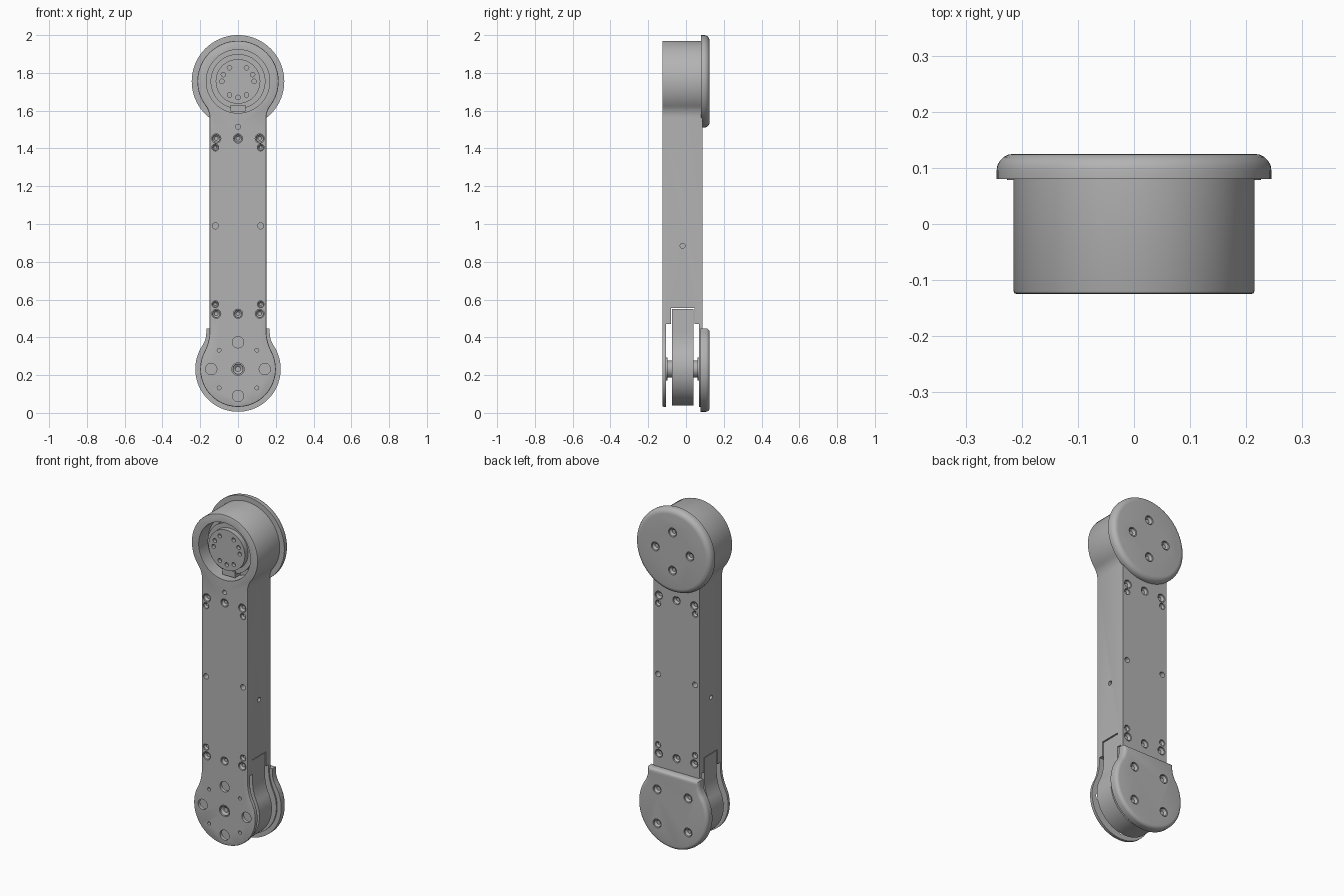
import bpy, bmesh, math
from mathutils import Matrix, Vector

cube = bpy.data.objects.get("Cube")
if cube:
    bpy.data.objects.remove(cube, do_unlink=True)

grey = bpy.data.materials.new("machined grey")
grey.use_nodes = True
grey.diffuse_color = (0.45, 0.45, 0.45, 1)
grey.node_tree.nodes["Principled BSDF"].inputs["Base Color"].default_value = (0.45, 0.45, 0.45, 1)

TOP, LOW = 1.755, 0.232          # joint heights
FRONT, BACK, CAP = -0.125, 0.088, 0.125


def make(name, bm):
    bmesh.ops.recalc_face_normals(bm, faces=bm.faces)
    me = bpy.data.meshes.new(name)
    bm.to_mesh(me)
    bm.free()
    me.materials.append(grey)
    ob = bpy.data.objects.new(name, me)
    bpy.context.collection.objects.link(ob)
    return ob


def disc(bm, x, z, r, y0, y1, sides=24, axis="Y"):
    """Cylinder along y (or along x, where x and z then mean y and z)."""
    mid = (y0 + y1) / 2
    if axis == "Y":
        m = Matrix.Translation((x, mid, z)) @ Matrix.Rotation(math.pi / 2, 4, "X")
    else:
        m = Matrix.Translation((mid, x, z)) @ Matrix.Rotation(math.pi / 2, 4, "Y")
    bmesh.ops.create_cone(bm, cap_ends=True, segments=sides, radius1=r, radius2=r,
                          depth=abs(y1 - y0), matrix=m)


def box(bm, x, y0, y1, z0, z1):
    m = Matrix.Translation((0, (y0 + y1) / 2, (z0 + z1) / 2)) @ Matrix.Diagonal((2 * x, y1 - y0, z1 - z0, 1))
    bmesh.ops.create_cube(bm, size=1, matrix=m)


def bulb(c, r, w, f, up, steps=40):
    """Half outline (x > 0) of a round end blending by a fillet into a neck, pole first."""
    dz = math.sqrt((r + f) ** 2 - (w + f) ** 2)
    neck = math.atan2(dz, w + f)
    pts = []
    for i in range(steps + 1):
        a = -math.pi / 2 + (neck + math.pi / 2) * i / steps
        pts.append((r * math.cos(a), c + up * r * math.sin(a)))
    for i in range(1, 9):
        a = neck * (1 - i / 8)
        pts.append((w + f - f * math.cos(a), c + up * (dz - f * math.sin(a))))
    return pts


def extrude(name, half, y0, y1, round_y=None, size=0.0, seg=3):
    """Mirror a half outline over x = 0, extrude it along y, round the rim at round_y."""
    pts = half + [(-x, z) for x, z in reversed(half) if x > 1e-5]
    bm = bmesh.new()
    face = bm.faces.new([bm.verts.new((x, y0, z)) for x, z in pts])
    ext = bmesh.ops.extrude_face_region(bm, geom=[face])
    bmesh.ops.translate(bm, verts=[v for v in ext["geom"] if isinstance(v, bmesh.types.BMVert)],
                        vec=(0, y1 - y0, 0))
    if round_y is not None:
        rim = [e for e in bm.edges if all(abs(v.co.y - round_y) < 1e-5 for v in e.verts)]
        bmesh.ops.bevel(bm, geom=rim, offset=size, segments=seg, profile=0.5, affect="EDGES")
    return make(name, bm)


def cut(ob, fill):
    """Subtract the shapes that fill(bm) adds."""
    bm = bmesh.new()
    fill(bm)
    tool = make("cutter", bm)
    tool.hide_render = True
    mod = ob.modifiers.new("cut", "BOOLEAN")
    mod.operation, mod.solver, mod.object = "DIFFERENCE", "EXACT", tool
    dep = bpy.context.evaluated_depsgraph_get()
    me = bpy.data.meshes.new_from_object(ob.evaluated_get(dep))
    ob.modifiers.clear()
    ob.data = me
    bpy.data.objects.remove(tool, do_unlink=True)


def screws(name, spots, face, inward):
    """Screw heads with hexagonal sockets, seated just below a face."""
    bm = bmesh.new()
    for x, z, r in spots:
        y = face + inward * 0.004
        disc(bm, x, z, r * 0.84, y, face + inward * 0.02, 20)
        bm.faces.ensure_lookup_table()
        top = min(bm.faces[-22:], key=lambda f: abs(f.calc_center_median().y - y))
        bmesh.ops.inset_individual(bm, faces=[top], thickness=r * 0.42)
        bmesh.ops.translate(bm, verts=top.verts, vec=(0, inward * 0.01, 0))
    make(name, bm)


def seats(spots, face, inward, depth=0.014):
    def fill(bm):
        for x, z, r in spots:
            disc(bm, x, z, r, face - inward * 0.01, face + inward * depth)
    return fill


# Main arm: two round ends joined by a straight beam
upper = bulb(TOP, 0.215, 0.15, 0.10, -1)
lower = bulb(LOW, 0.20, 0.15, 0.25, 1)
arm = extrude("arm_body", lower + upper[::-1], FRONT, BACK, FRONT, 0.006, 2)

# Fork slot, pivot notch and motor recess
cut(arm, lambda bm: box(bm, 0.4, -0.105, 0.07, -0.1, 0.47))
cut(arm, lambda bm: box(bm, 0.4, -0.08, 0.045, 0.40, 0.555))
cut(arm, lambda bm: disc(bm, 0, TOP, 0.168, -0.2, -0.035, 64))

# Beam screws on both faces
beam = []
for z_big, z_small in ((1.453, 1.405), (0.525, 0.575)):
    beam += [(x, z_big, 0.024) for x in (-0.115, 0, 0.115)]
    beam += [(s * 0.12, z_small, 0.018) for s in (-1, 1)]
hub = [(0, LOW, 0.033)]
cut(arm, seats(beam + hub, FRONT, 1))
cut(arm, seats(beam, BACK, -1))
screws("front_screws", beam + hub, FRONT, 1)
screws("back_screws", beam, BACK, -1)

# Plain holes in the beam and fork plate
corners = [(sx * 0.1, LOW + sz * 0.1) for sx in (-1, 1) for sz in (-1, 1)]
diamond = [(0.0, 1.0), (0.0, -1.0), (1.0, 0.0), (-1.0, 0.0)]
mid = [(s * 0.12, 0.99, 0.016) for s in (-1, 1)]
fork = [(0.142 * x, LOW + 0.142 * z, 0.03) for x, z in diamond] + [(x, z, 0.01) for x, z in corners]
cut(arm, seats(mid + fork + [(0, 1.515, 0.013)], FRONT, 1, 0.035))
cut(arm, seats(mid, BACK, -1, 0.035))


def side_holes(bm):
    for s in (-1, 1):
        disc(bm, -0.018, 0.885, 0.013, s * 0.12, s * 0.17, 20, "X")


cut(arm, side_holes)

# Motor inside the upper recess
bm = bmesh.new()
disc(bm, 0, TOP, 0.145, -0.075, -0.03, 64)
make("motor_ring", bm)
bm = bmesh.new()
disc(bm, 0, TOP, 0.118, -0.105, -0.07, 64)
rotor = make("motor_rotor", bm)
angles = [0, 25, 58, 122, 155, 180, 238, 270, 302]
bolts = [(0.085 * math.cos(math.radians(a)), TOP + 0.085 * math.sin(math.radians(a)), 0.012) for a in angles]
cut(rotor, seats(bolts, -0.105, 1, 0.02))
bm = bmesh.new()
box(bm, 0.04, -0.085, -0.03, TOP - 0.16, TOP - 0.125)
make("motor_connector", bm)

# Upper back cap, a rounded disc
ring = [(0.245 * math.sin(math.pi * i / 40), TOP - 0.245 * math.cos(math.pi * i / 40)) for i in range(41)]
cap = extrude("upper_cap", ring, 0.08, CAP, CAP, 0.03, 5)
spots = [(0.112 * x, TOP + 0.112 * z, 0.026) for x, z in diamond]
cut(cap, seats(spots, CAP, -1))
screws("upper_cap_screws", spots, CAP, -1)

# Lower back cap, rounded with a flat top edge
half = bulb(LOW, 0.226, 0.168, 0.12, 1) + [(0.168, 0.447)]
cap = extrude("lower_cap", half, 0.078, CAP, CAP, 0.02, 4)
spots = [(x, z, 0.026) for x, z in corners]
cut(cap, seats(spots, CAP, -1))
screws("lower_cap_screws", spots, CAP, -1)

# Pivot block between the fork plates, with its axle
half = bulb(LOW, 0.192, 0.147, 0.25, 1) + [(0.147, 0.55)]
extrude("pivot_block", half, -0.075, 0.04)
bm = bmesh.new()
disc(bm, 0, LOW, 0.045, -0.108, 0.08, 40)
make("axle", bm)
bm = bmesh.new()
for y0, y1 in ((-0.107, -0.097), (0.06, 0.075)):
    disc(bm, 0, LOW, 0.06, y0, y1, 40)
make("axle_flanges", bm)

# Smooth shading with sharp edges kept
bpy.ops.object.select_all(action="DESELECT")
for ob in bpy.context.collection.objects:
    if ob.type == "MESH" and ob.data.materials and ob.data.materials[0] == grey:
        ob.select_set(True)
        bpy.context.view_layer.objects.active = ob
bpy.ops.object.shade_smooth_by_angle(angle=math.radians(30))
